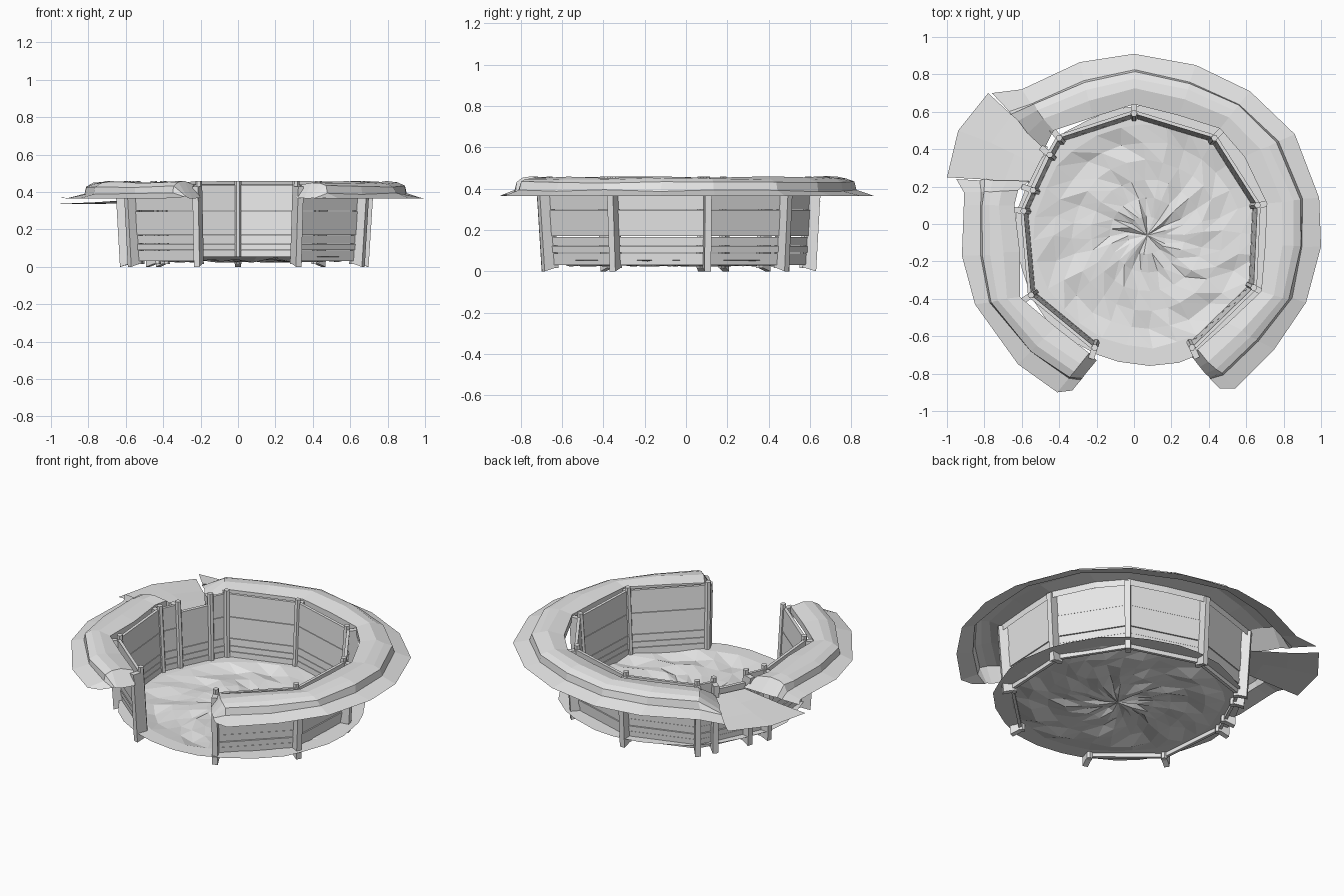
import bpy
import bmesh
import math
import random
from mathutils import Vector

random.seed(4)
default_cube = bpy.data.objects.get("Cube")
if default_cube:
    bpy.data.objects.remove(default_cube, do_unlink=True)

grey = bpy.data.materials.new("pale_grey")
grey.use_nodes = True
grey.diffuse_color = (0.8, 0.8, 0.8, 1)
grey.node_tree.nodes["Principled BSDF"].inputs["Base Color"].default_value = grey.diffuse_color


def finish(name, bm, recalc=True):
    """Turn a bmesh into a flat shaded grey object."""
    if recalc:
        bmesh.ops.recalc_face_normals(bm, faces=bm.faces)
    mesh = bpy.data.meshes.new(name)
    bm.to_mesh(mesh)
    bm.free()
    mesh.materials.append(grey)
    obj = bpy.data.objects.new(name, mesh)
    bpy.context.collection.objects.link(obj)
    return obj


def prism(bm, bottom, top):
    """Closed solid between two matching loops of points."""
    low = [bm.verts.new(p) for p in bottom]
    high = [bm.verts.new(p) for p in top]
    bm.faces.new(low[::-1])
    bm.faces.new(high)
    count = len(low)
    for i in range(count):
        j = (i + 1) % count
        bm.faces.new((low[i], low[j], high[j], high[i]))


def leaning(point, z):
    """Position on the wall line at a height; walls lean outward going up."""
    scale = 0.955 + 0.045 * z / 0.45
    return Vector((point[0] * scale, point[1] * scale, z))


def loft(name, stations, profiles):
    """Skin bank cross-sections laid between inner and outer points."""
    bm = bmesh.new()
    rows = []
    for (inner, outer), profile in zip(stations, profiles):
        row = []
        for k, (t, z) in enumerate(profile):
            p = Vector(inner).lerp(Vector(outer), t)
            wobble = random.uniform(-1, 1) * 0.006 if 1 < k < len(profile) - 1 else 0
            row.append(bm.verts.new((p.x + wobble, p.y + wobble, z + wobble)))
        rows.append(row)
    for a, b in zip(rows, rows[1:]):
        for k in range(len(a) - 1):
            bm.faces.new((a[k], a[k + 1], b[k + 1], b[k]))
    return finish(name, bm, recalc=False)


# Earth bank, in two arms with a lower passage between them
FULL = [(0, 0.4), (0, 0.44), (0.3, 0.455), (0.5, 0.448), (0.63, 0.43), (0.67, 0.39), (1, 0.365)]
END = [(t, 0.37) for t, z in FULL]
PASSAGE = [(0, 0.36), (0.3, 0.35), (0.6, 0.34), (1, 0.335)]

right_arm = [
    ((0.31, -0.71), (0.46, -0.88)),
    ((0.34, -0.67), (0.54, -0.88)),
    ((0.50, -0.53), (0.75, -0.67)),
    ((0.68, -0.36), (0.92, -0.42)),
    ((0.70, -0.12), (1.0, -0.12)),
    ((0.71, 0.11), (0.99, 0.14)),
    ((0.59, 0.36), (0.86, 0.48)),
    ((0.46, 0.51), (0.62, 0.71)),
    ((0.24, 0.58), (0.33, 0.85)),
    ((0, 0.64), (0, 0.91)),
    ((-0.22, 0.57), (-0.29, 0.865)),
    ((-0.43, 0.5), (-0.6, 0.72)),
    ((-0.48, 0.4), (-0.76, 0.7)),
]
left_arm = [
    ((-0.56, 0.23), (-0.95, 0.24)),
    ((-0.62, 0.18), (-0.91, 0.17)),
    ((-0.64, 0.1), (-0.91, 0.1)),
    ((-0.61, -0.15), (-0.92, -0.17)),
    ((-0.61, -0.39), (-0.85, -0.43)),
    ((-0.42, -0.55), (-0.62, -0.75)),
    ((-0.24, -0.69), (-0.41, -0.9)),
    ((-0.2, -0.73), (-0.33, -0.89)),
]
passage = [
    ((-0.46, 0.41), (-0.78, 0.7)),
    ((-0.51, 0.32), (-0.94, 0.5)),
    ((-0.56, 0.22), (-1, 0.25)),
]


def capped(stations):
    return [END] + [FULL] * (len(stations) - 2) + [END]


loft("bank_right_arm", right_arm, capped(right_arm))
loft("bank_left_arm", left_arm, capped(left_arm))
loft("bank_passage", passage, [PASSAGE] * len(passage))

# Uneven dirt floor, slightly dished inside the walls
bm = bmesh.new()
SEGMENTS, RINGS = 28, 7
centre = Vector((0.07, -0.06))
hub = bm.verts.new((centre.x, centre.y, 0.03))
previous = None
for r in range(1, RINGS + 1):
    ring = []
    for s in range(SEGMENTS):
        angle = math.tau * (s + 0.3 * random.random()) / SEGMENTS
        radius = 0.7 * r / RINGS * random.uniform(0.985, 1.015)
        z = 0.055 if r >= RINGS - 1 else random.uniform(0.022, 0.05)
        ring.append(bm.verts.new((centre.x + radius * math.cos(angle),
                                  centre.y + radius * math.sin(angle), z)))
    for s in range(SEGMENTS):
        n = (s + 1) % SEGMENTS
        if previous:
            bm.faces.new((previous[s], ring[s], ring[n]))
            bm.faces.new((previous[s], ring[n], previous[n]))
        else:
            bm.faces.new((hub, ring[s], ring[n]))
    previous = ring
finish("dirt_floor", bm, recalc=False)

# Post line, from the front left opening round to the front right
posts = [(0.31, -0.66), (0.64, -0.34), (0.66, 0.1), (0.43, 0.46), (0, 0.59),
         (-0.40, 0.46), (-0.45, 0.37), (-0.54, 0.18), (-0.59, 0.07),
         (-0.55, -0.38), (-0.21, -0.66)]

# Round inner posts
bm = bmesh.new()
for post in posts:
    loops = []
    for z in (0.015, 0.46):
        c = leaning(post, z)
        loops.append([c + Vector((math.cos(a), math.sin(a), 0)) * 0.018
                      for a in (math.tau * i / 6 for i in range(6))])
    prism(bm, *loops)
finish("inner_posts", bm)

# Outer supports with pointed feet behind each post
bm = bmesh.new()
for post in posts:
    out = Vector((post[0], post[1], 0)).normalized()
    side = Vector((-out.y, out.x, 0)) * 0.016
    loops = []
    for z, drop in ((0.02, 0.02), (0.43, 0)):
        c = leaning(post, z)
        far = c + out * 0.065 - Vector((0, 0, drop))
        loops.append([c - side, far - side, far + side, c + side])
    prism(bm, *loops)
finish("outer_supports", bm)

# Board walls between neighbouring posts
board_edges = [0.03, 0.09, 0.125, 0.17, 0.3, 0.44]
bm = bmesh.new()
for a, b in zip(posts, posts[1:]):
    if a[0] == -0.45:
        edges = [z for z in board_edges if z < 0.2] + [0.39]
    else:
        edges = board_edges
    mid = Vector((a[0] + b[0], a[1] + b[1], 0)).normalized()
    for i, (low, high) in enumerate(zip(edges, edges[1:])):
        thick = mid * (0.022 if i % 2 else 0.018)
        loops = []
        for z in (low, high - 0.003):
            p, q = leaning(a, z), leaning(b, z)
            loops.append([p, p + thick, q + thick, q])
        prism(bm, *loops)
finish("board_walls", bm)
